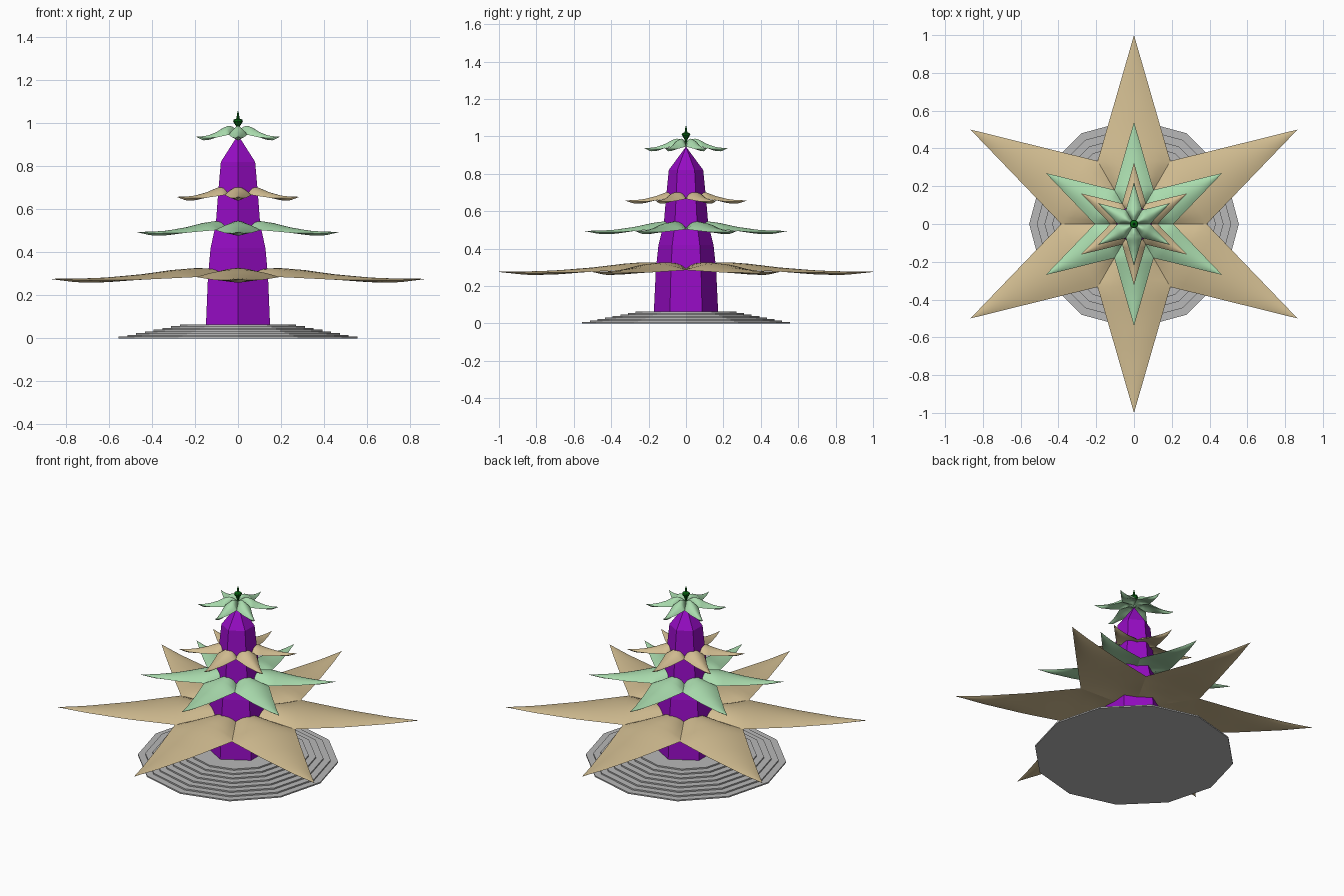
import bpy, bmesh, math

if "Cube" in bpy.data.objects:
    bpy.data.objects.remove(bpy.data.objects["Cube"])

def mat(name, rgb):
    m = bpy.data.materials.new(name)
    m.diffuse_color = [(c / 255 / 12.92 if c < 11 else ((c / 255 + .055) / 1.055) ** 2.4) for c in rgb] + [1]
    m.use_nodes = True
    m.node_tree.nodes["Principled BSDF"].inputs["Base Color"].default_value = m.diffuse_color
    return m

GREY = mat("stone grey", (184, 184, 184))
PURPLE = mat("violet", (150, 12, 196))
TAN = mat("tan", (211, 190, 146))
MINT = mat("pale green", (170, 220, 174))
GREEN = mat("dark green", (8, 105, 18))

def finish(name, bm, material, smooth=None):
    bmesh.ops.remove_doubles(bm, verts=bm.verts, dist=1e-5)
    bmesh.ops.recalc_face_normals(bm, faces=bm.faces)
    me = bpy.data.meshes.new(name)
    bm.to_mesh(me)
    bm.free()
    ob = bpy.data.objects.new(name, me)
    bpy.context.collection.objects.link(ob)
    me.materials.append(material)
    if smooth:
        bpy.ops.object.select_all(action='DESELECT')
        ob.select_set(True)
        bpy.context.view_layer.objects.active = ob
        bpy.ops.object.shade_smooth_by_angle(angle=math.radians(smooth))
    return ob

def lathe(name, profile, sides, material, start=0.0):
    """Flat-sided turned solid from (radius, z) points, capped at both ends."""
    bm = bmesh.new()
    rings = []
    for r, z in profile:
        r = max(r, 1e-6)
        rings.append([bm.verts.new((r * math.cos(start + math.tau * i / sides),
                                    r * math.sin(start + math.tau * i / sides), z))
                      for i in range(sides)])
    for a, b in zip(rings, rings[1:]):
        for i in range(sides):
            j = (i + 1) % sides
            bm.faces.new((a[i], a[j], b[j], b[i]))
    bm.faces.new(rings[0][::-1])
    bm.faces.new(rings[-1])
    return finish(name, bm, material)

def curve(points, x):
    """Smoothly eased interpolation through (x, y) points."""
    for (x0, y0), (x1, y1) in zip(points, points[1:]):
        if x <= x1 + 1e-9:
            t = (x - x0) / (x1 - x0)
            return y0 + (y1 - y0) * t
    return points[-1][1]

RIDGE = [(0, .045), (.08, .058), (.16, .068), (.23, .07), (.333, .062), (.5, .042),
         (.7, .026), (.85, .021), (1, .02)]
EDGE = [(0, .04), (.333, .028), (.6, .015), (.85, .013), (1, .02)]
KEEL = [(0, .025), (.2, .045), (.333, .038), (.5, .02), (.7, .004), (.85, .002), (1, .018)]

def star(name, radius, z, material):
    """Six arched, pointed leaves around the trunk."""
    bm = bmesh.new()
    stations = [i / 9 * .3333 for i in range(10)] + [.3333 + i / 12 * .6667 for i in range(1, 13)]
    across = [i / 5 for i in range(-5, 6)]
    for k in range(6):
        a = math.pi / 2 + k * math.pi / 3
        ca, sa = math.cos(a), math.sin(a)
        for middle in (RIDGE, KEEL):
            rows = []
            for r in stations:
                w = r * math.tan(math.pi / 6) if r < .3334 else .19245 * (1 - r) / .6667
                e, m = curve(EDGE, r), curve(middle, r)
                row = []
                for t in across:
                    y = w * t
                    h = e + (m - e) * (1 - t * t)
                    row.append(bm.verts.new(((r * ca - y * sa) * radius,
                                             (r * sa + y * ca) * radius, z + h)))
                rows.append(row)
            for p, q in zip(rows, rows[1:]):
                for i in range(len(across) - 1):
                    bm.faces.new((p[i], q[i], q[i + 1], p[i + 1]))
    bmesh.ops.dissolve_degenerate(bm, dist=1e-6, edges=bm.edges)
    return finish(name, bm, material, 40)

# Stepped twelve-sided base
steps = 8
base = []
for i in range(steps):
    r = .555 - (.555 - .27) * i / (steps - 1)
    base += [(r, .065 * i / steps), (r, .065 * (i + 1) / steps)]
lathe("stepped_base", base, 12, GREY)

# Six-sided trunk tapering to a point
lathe("trunk", [(.172, .06), (.161, .29), (.147, .42), (.119, .53), (.107, .67),
                (.092, .82), (0, .945)], 6, PURPLE, math.pi / 2)

# Leaf tiers
star("lower_leaves", 1.0, .257, TAN)
star("middle_leaves", .54, .475, MINT)
star("upper_leaves", .325, .638, TAN)
star("crown_leaves", .222, .918, MINT)

# Bud on top
lathe("top_bud", [(0, .95), (.008, .985), (.023, 1.008), (.02, 1.016), (.007, 1.022),
                  (.005, 1.04), (0, 1.06)], 8, GREEN)
